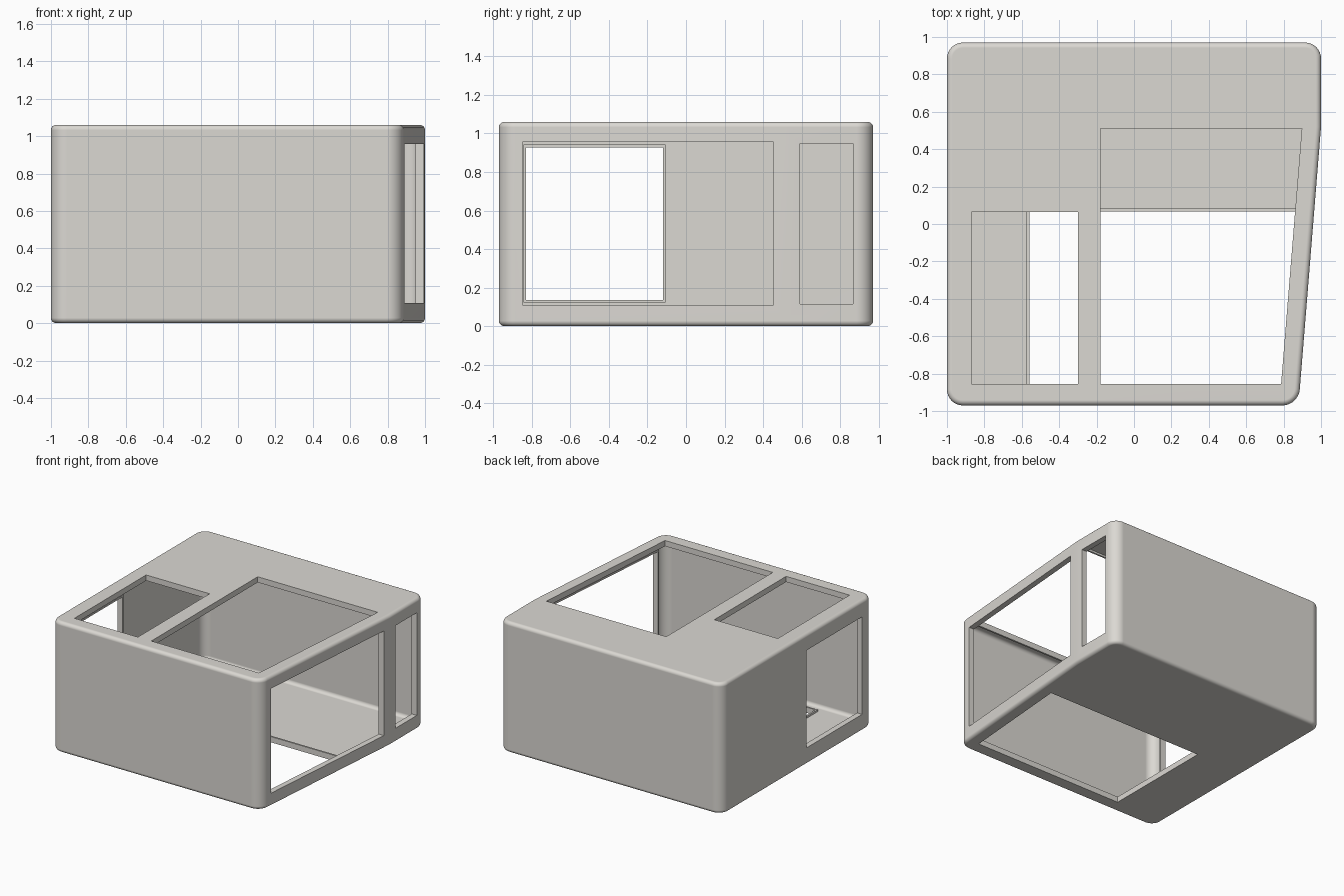
import bpy
import bmesh
import math

if "Cube" in bpy.data.objects:
    bpy.data.objects.remove(bpy.data.objects["Cube"], do_unlink=True)

HEIGHT = 1.06
WALL = 0.03            # skin thickness
RIM_DEPTH = 0.046      # depth of the raised rims around the openings
RIM = 0.014            # width of those rims
SLOPE = 0.081          # lean of the angled side wall, x per unit of y
KINK_Y = 0.52          # where the angled part of the side wall starts

grey = bpy.data.materials.new("warm_grey")
grey.use_nodes = True
colour = (0.71, 0.69, 0.65, 1.0)
grey.diffuse_color = colour
grey.node_tree.nodes["Principled BSDF"].inputs["Base Color"].default_value = colour


def slant_x(y, inset=0.0):
    """x of the angled side wall at a given y."""
    return 1.0 - inset - SLOPE * max(0.0, KINK_Y - y)


def prism(name, outline, z0, z1, corner=0.0, rim=0.0):
    """Upright prism with optional rounded corners and rounded rims."""
    bm = bmesh.new()
    face = bm.faces.new([bm.verts.new((x, y, z0)) for x, y in outline])
    top = bmesh.ops.extrude_face_region(bm, geom=[face])["geom"]
    bmesh.ops.translate(bm, vec=(0, 0, z1 - z0),
                        verts=[v for v in top if isinstance(v, bmesh.types.BMVert)])
    bmesh.ops.recalc_face_normals(bm, faces=bm.faces)
    if corner:
        uprights = [e for e in bm.edges
                    if abs(e.verts[0].co.z - e.verts[1].co.z) > 0.1
                    and e.calc_face_angle() > math.radians(30)]
        bmesh.ops.bevel(bm, geom=uprights, offset=corner, segments=8,
                        profile=0.5, affect='EDGES')
    if rim:
        rims = [e for e in bm.edges
                if abs(e.verts[0].co.z - e.verts[1].co.z) < 0.001
                and e.calc_face_angle() > math.radians(60)]
        bmesh.ops.bevel(bm, geom=rims, offset=rim, segments=5,
                        profile=0.5, affect='EDGES')
    bmesh.ops.recalc_face_normals(bm, faces=bm.faces)
    mesh = bpy.data.meshes.new(name)
    bm.to_mesh(mesh)
    bm.free()
    mesh.materials.append(grey)
    obj = bpy.data.objects.new(name, mesh)
    bpy.context.collection.objects.link(obj)
    return obj


def combine(part, operation):
    """Join a part to the case, or cut it away, then discard the part."""
    mod = case.modifiers.new(part.name, 'BOOLEAN')
    mod.operation = operation
    mod.solver = 'EXACT'
    mod.object = part
    bpy.ops.object.modifier_apply(modifier=mod.name)
    bpy.data.objects.remove(part, do_unlink=True)


def plan(inset):
    """Floor plan of the case, shrunk by an inset."""
    y = 0.97 - inset
    left = -1.0 + inset
    return [(left, -y), (slant_x(-y, inset), -y), (slant_x(KINK_Y, inset), KINK_Y),
            (slant_x(y, inset), y), (left, y)]


def rect(x0, x1, y0, y1):
    return [(x0, y0), (x1, y0), (x1, y1), (x0, y1)]


def panel_outline(x0, x1, y0, y1, grow=0.0):
    """Roof or floor opening; with no x1 its right side follows the angled wall."""
    x0, y0, y1 = x0 - grow, y0 - grow, y1 + grow
    if x1 is None:
        inset = 0.102 - grow
        return [(x0, y0), (slant_x(y0, inset), y0), (slant_x(y1, inset), y1), (x0, y1)]
    return rect(x0, x1 + grow, y0, y1)


def side_outline(side, y0, y1):
    """Thin strip lying along the inside of one side wall."""
    if side < 0:
        return rect(-0.99, RIM_DEPTH - 1, y0, y1)
    return [(slant_x(y0, RIM_DEPTH), y0), (slant_x(y0, 0.01), y0),
            (slant_x(y1, 0.01), y1), (slant_x(y1, RIM_DEPTH), y1)]


# Hollow case
case = prism("case_shell", plan(0), 0, HEIGHT, corner=0.085, rim=0.028)
bpy.ops.object.select_all(action='DESELECT')
case.select_set(True)
bpy.context.view_layer.objects.active = case
combine(prism("cavity", plan(WALL), WALL, HEIGHT - WALL, corner=0.07, rim=0.028),
        'DIFFERENCE')

# Roof and floor openings: name, x range, y range, on roof
panels = [("small_roof", -0.87, -0.30, -0.855, 0.065, True),
          ("large_roof", -0.18, None, -0.855, 0.51, True),
          ("floor", -0.56, None, -0.857, 0.068, False)]
# Side windows: name, side, y range, z range
windows = [("large_window", 1, -0.845, 0.45, 0.108, 0.957),
           ("narrow_window", 1, 0.59, 0.865, 0.115, 0.948),
           ("left_window", -1, -0.83, -0.12, 0.137, 0.928)]

# Raised inner rims
for name, x0, x1, y0, y1, roof in panels:
    low, high = (HEIGHT - RIM_DEPTH, HEIGHT - 0.01) if roof else (0.01, RIM_DEPTH)
    combine(prism(name + "_rim", panel_outline(x0, x1, y0, y1, RIM), low, high), 'UNION')
for name, side, y0, y1, z0, z1 in windows:
    combine(prism(name + "_rim", side_outline(side, y0 - RIM, y1 + RIM),
                  z0 - RIM, z1 + RIM), 'UNION')

# Cut the openings through
for name, x0, x1, y0, y1, roof in panels:
    low, high = (0.9, 1.2) if roof else (-0.2, 0.1)
    combine(prism(name + "_hole", panel_outline(x0, x1, y0, y1), low, high), 'DIFFERENCE')
for name, side, y0, y1, z0, z1 in windows:
    x0, x1 = (0.75, 1.2) if side > 0 else (-1.2, -0.8)
    combine(prism(name + "_hole", rect(x0, x1, y0, y1), z0, z1), 'DIFFERENCE')

# Smooth rounded edges, flat panels
bpy.ops.object.shade_smooth_by_angle(angle=math.radians(30))
weighted = case.modifiers.new("even_shading", 'WEIGHTED_NORMAL')
weighted.keep_sharp = True
